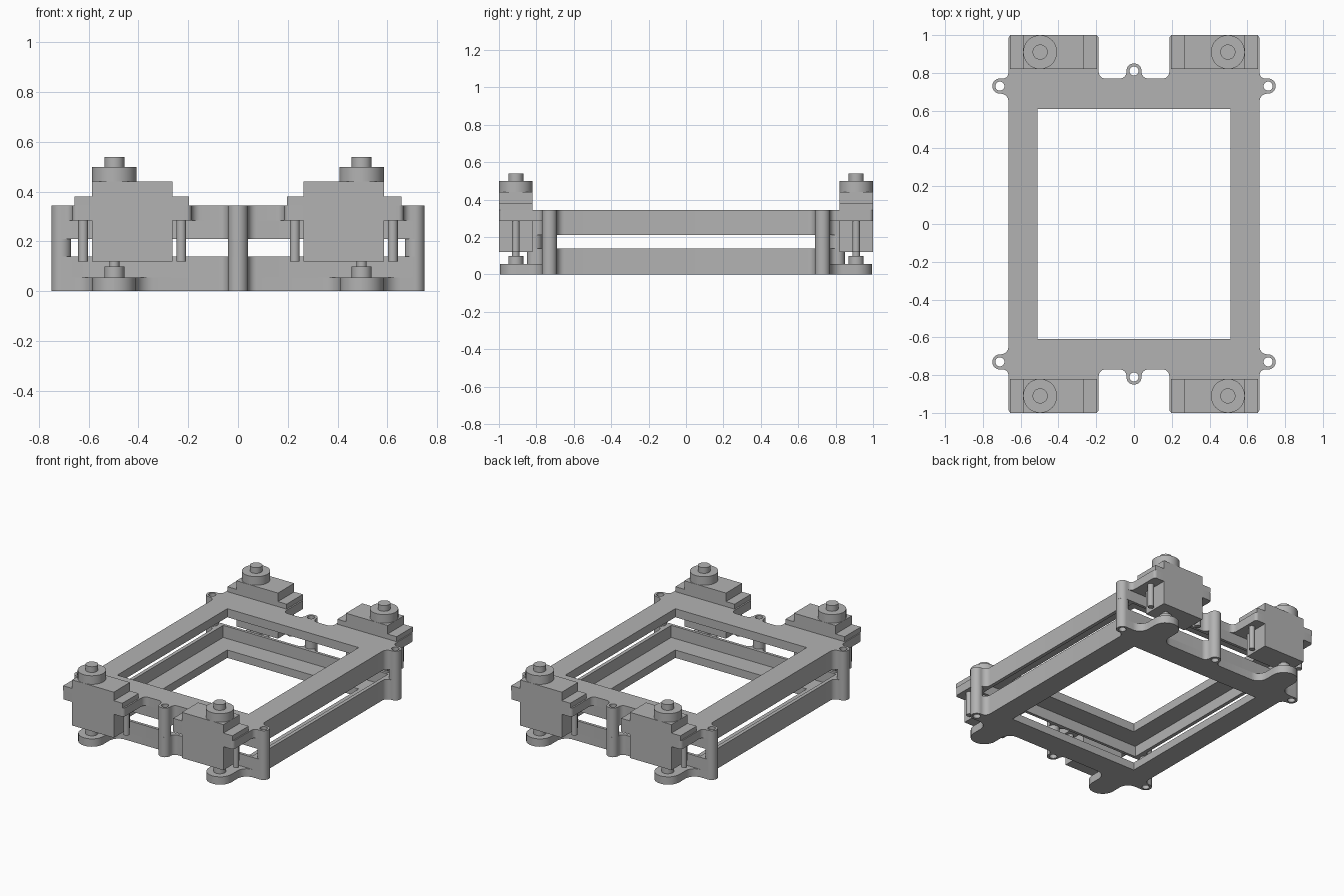
import bpy
from mathutils import Vector

cube = bpy.data.objects.get("Cube")
if cube:
    bpy.data.objects.remove(cube, do_unlink=True)

grey = bpy.data.materials.new("plain grey")
grey.use_nodes = True
colour = (0.45, 0.45, 0.45, 1)
grey.diffuse_color = colour
grey.node_tree.nodes["Principled BSDF"].inputs["Base Color"].default_value = colour


def finish(obj, name):
    obj.name = name
    obj.data.materials.clear()
    obj.data.materials.append(grey)
    bpy.ops.object.select_all(action="DESELECT")
    obj.select_set(True)
    bpy.context.view_layer.objects.active = obj
    bpy.ops.object.shade_smooth_by_angle()


def box(name, x0, x1, y0, y1, z0, z1):
    bpy.ops.mesh.primitive_cube_add(size=1, location=((x0 + x1) / 2, (y0 + y1) / 2, (z0 + z1) / 2))
    obj = bpy.context.object
    obj.scale = (abs(x1 - x0), abs(y1 - y0), z1 - z0)
    bpy.ops.object.transform_apply(location=False, rotation=False, scale=True)
    finish(obj, name)


def rod(name, x, y, r, z0, z1):
    bpy.ops.mesh.primitive_cylinder_add(vertices=32, radius=r, depth=z1 - z0, location=(x, y, (z0 + z1) / 2))
    finish(bpy.context.object, name)


def rounded(corners, steps=8):
    """Round every (x, y, radius) corner of a right-angled outline."""
    out = []
    for i, (x, y, r) in enumerate(corners):
        p = Vector((x, y))
        if r == 0:
            out.append(p)
            continue
        a = (Vector(corners[i - 1][:2]) - p).normalized() * r
        b = (Vector(corners[(i + 1) % len(corners)][:2]) - p).normalized() * r
        from_centre = p + a + b
        for k in range(steps + 1):
            t = k / steps * 1.5707963
            out.append(from_centre - b * Vector((1, t)).x * cos(t) - a * sin(t))
    return out


def mirrored(quarter):
    """Mirror a quarter outline (from +x side round to +y side) into a loop."""
    half = quarter + [(-x, y, r) for x, y, r in reversed(quarter)]
    return half + [(-x, -y, r) for x, y, r in half]


def circle(x, y, r, n=24):
    return [Vector((x + r * cos(6.2831853 * k / n), y + r * sin(6.2831853 * k / n))) for k in range(n)]


def rect(x, y):
    return [Vector(p) for p in ((x, y), (-x, y), (-x, -y), (x, -y))]


def plate(name, loops, z0, z1):
    """Extrude a filled outline; inner loops become holes."""
    curve = bpy.data.curves.new(name, "CURVE")
    curve.dimensions = "2D"
    curve.fill_mode = "BOTH"
    curve.extrude = (z1 - z0) / 2
    for pts in loops:
        s = curve.splines.new("POLY")
        s.points.add(len(pts) - 1)
        for sp, p in zip(s.points, pts):
            sp.co = (p.x, p.y, 0, 1)
        s.use_cyclic_u = True
    obj = bpy.data.objects.new(name, curve)
    obj.location.z = (z0 + z1) / 2
    bpy.context.collection.objects.link(obj)
    bpy.ops.object.select_all(action="DESELECT")
    obj.select_set(True)
    bpy.context.view_layer.objects.active = obj
    bpy.ops.object.convert(target="MESH")
    finish(bpy.context.object, name)


from math import sin, cos

# Outline pieces shared by both frames
side_ear = [(.665, .69, .04), (.75, .69, .0395), (.75, .77, .0395)]
centre_ear = [(.04, .77, .035), (.04, .85, .0395)]
fork = [(.665, .77, .03), (.665, 1, .02), (.587, 1, 0), (.587, .82, 0),
        (.264, .82, 0), (.264, 1, 0), (.187, 1, .02), (.187, .77, .035)]
foot = [(.585, .77, .07), (.585, .995, .087), (.41, .995, .087), (.41, .77, .07)]
corner = [(.665, .77, 0)]

ears = [(sx * .71, sy * .73) for sx in (1, -1) for sy in (1, -1)] + [(0, .81), (0, -.81)]
screw_holes = [circle(x, y, .024) for x, y in ears]
opening = rect(.51, .61)


def outline(arms):
    return rounded(mirrored(side_ear + arms + centre_ear))


# Upper and lower frames with their thin rims
wall = [outline([(.665, .77, .0)]), rect(.64, .75)] + screw_holes
plate("lower_frame", [outline(foot), opening] + screw_holes, 0, .055)
plate("lower_rim", wall, .055, .14)
plate("upper_rim", wall, .21, .285)
plate("upper_frame", [outline(fork), opening] + screw_holes, .285, .345)

# Hollow posts joining the frames
for i, (x, y) in enumerate(ears):
    plate(f"post_{i + 1}", [circle(x, y, .04, 32), circle(x, y, .024)], .14, .21)

# Motors, their screws and the lower pivots
for sx, side in ((1, "left"), (-1, "right")):
    for sy, end in ((-1, "front"), (1, "back")):
        tag = f"{end}_{side}"
        x, y = sx * .497, sy * .91
        box("motor_body_" + tag, sx * .264, sx * .587, sy * .82, sy, .12, .44)
        box("motor_tabs_" + tag, sx * .197, sx * .657, sy * .82, sy, .345, .38)
        rod("motor_collar_" + tag, x, y, .09, .44, .5)
        rod("motor_shaft_" + tag, x, y, .04, .5, .54)
        rod("outer_screw_" + tag, sx * .622, y, .02, .12, .285)
        rod("inner_screw_" + tag, sx * .228, y, .02, .12, .285)
        rod("pivot_boss_" + tag, x, y, .04, .055, .1)
        rod("pivot_pin_" + tag, x, y, .02, .1, .12)
